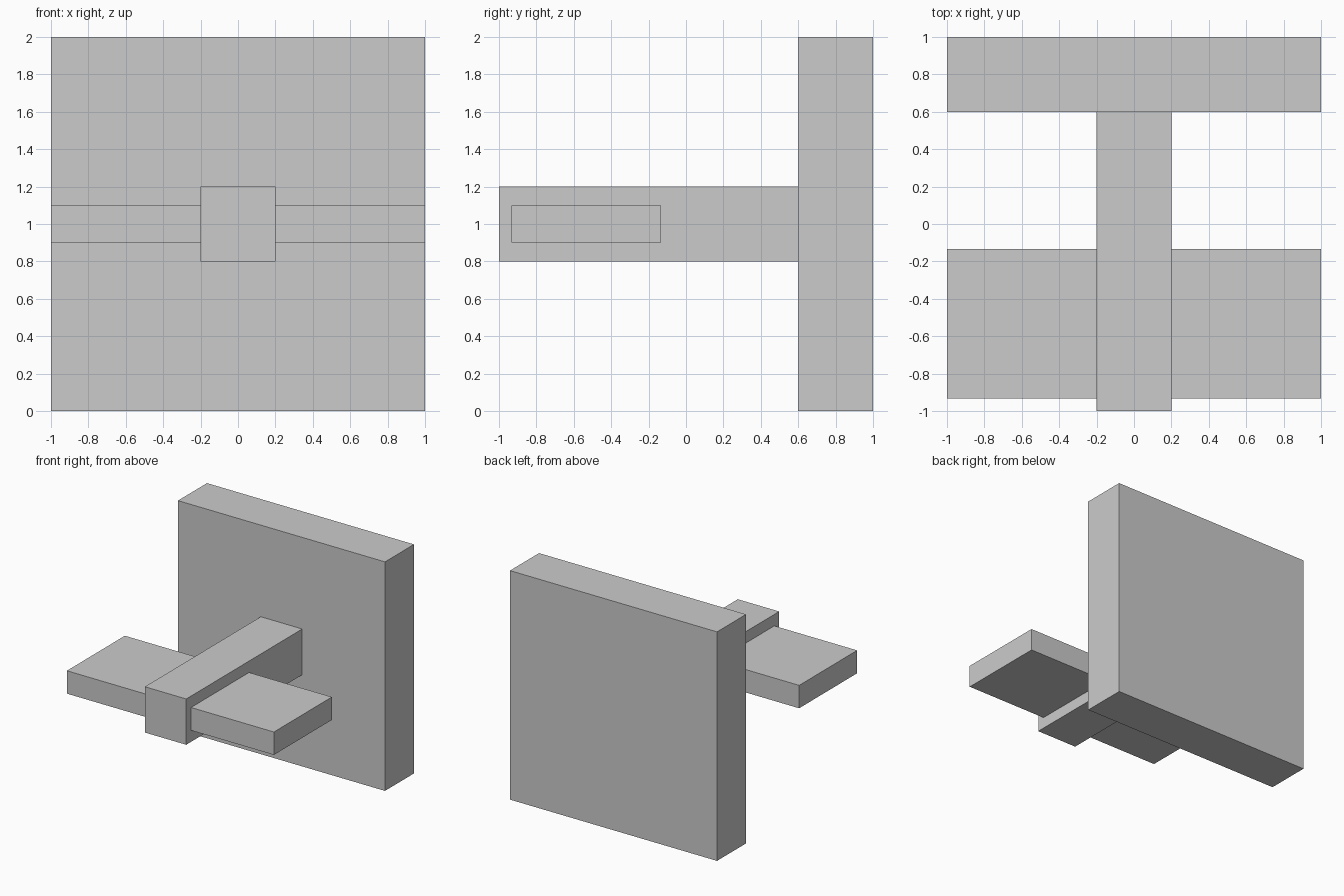
import bpy

if "Cube" in bpy.data.objects:
    bpy.data.objects.remove(bpy.data.objects["Cube"])


def box(name, lo, hi):
    """Add a box spanning two opposite corners."""
    centre = [(a + b) / 2 for a, b in zip(lo, hi)]
    bpy.ops.mesh.primitive_cube_add(size=1, location=centre)
    obj = bpy.context.object
    obj.name = name
    obj.scale = [b - a for a, b in zip(lo, hi)]
    bpy.ops.object.transform_apply(location=False, rotation=False, scale=True)
    return obj


# Upright square plate at the back
box("back_plate", (-1, 0.6, 0), (1, 1, 2))

# Square beam reaching forward from the plate
box("beam", (-0.2, -1, 0.8), (0.2, 0.6, 1.2))

# Flat slab on each side of the beam
for side, x0, x1 in (("left", -1, -0.2), ("right", 0.2, 1)):
    box(side + "_wing", (x0, -0.933, 0.9), (x1, -0.133, 1.1))
